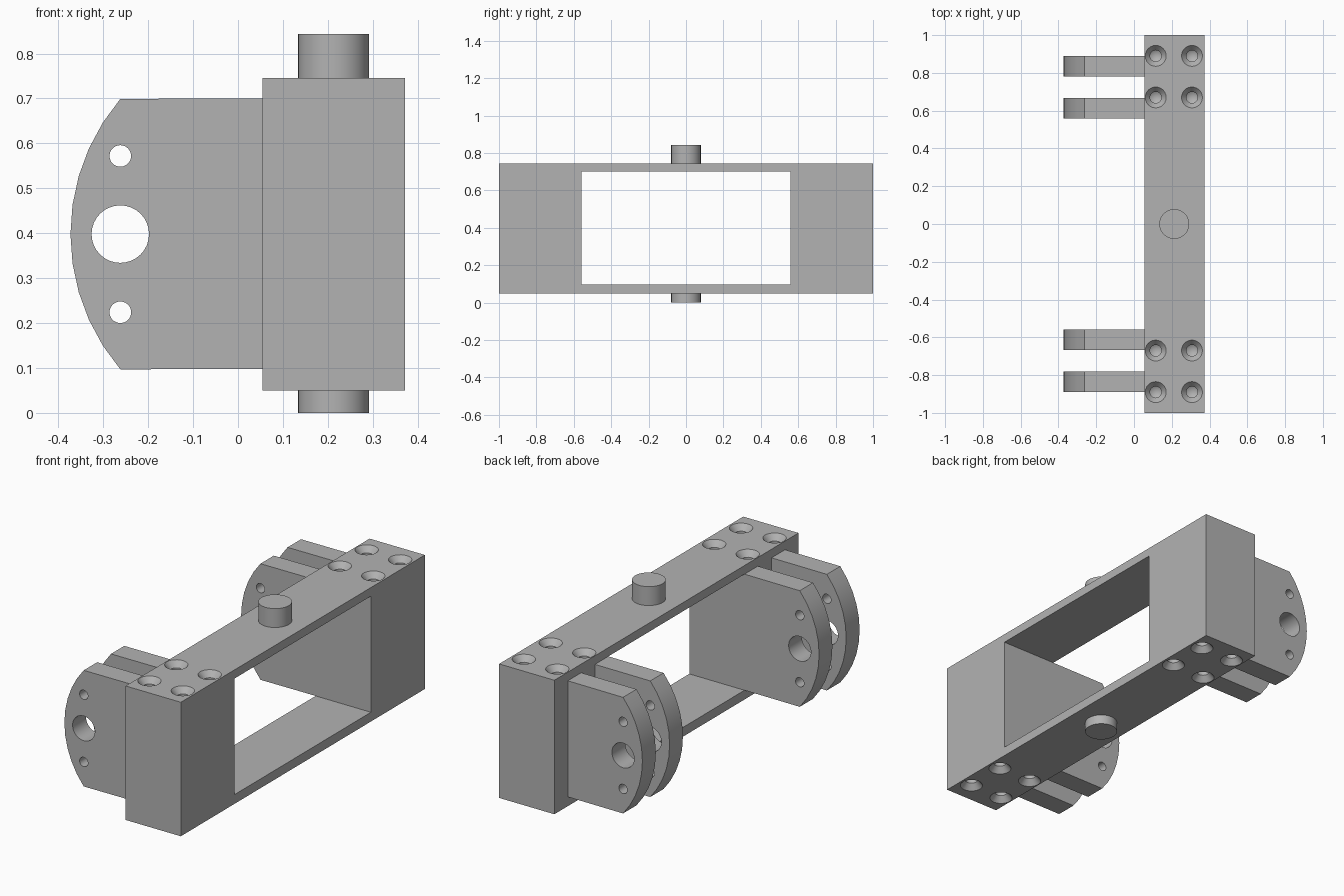
import bpy, bmesh, math
from mathutils import Matrix

cube = bpy.data.objects.get("Cube")
if cube:
    bpy.data.objects.remove(cube, do_unlink=True)

steel = bpy.data.materials.new("plain_grey")
steel.use_nodes = True
grey = (0.45, 0.45, 0.45, 1)
steel.diffuse_color = grey
steel.node_tree.nodes["Principled BSDF"].inputs["Base Color"].default_value = grey

FRAME_X, FRAME_Z = (0.055, 0.372), (0.05, 0.745)
WINDOW_Y, WINDOW_Z = 0.558, (0.098, 0.70)
MID_X, MID_Z = 0.213, 0.398


def finish(name, bm):
    bmesh.ops.recalc_face_normals(bm, faces=bm.faces)
    mesh = bpy.data.meshes.new(name)
    bm.to_mesh(mesh)
    bm.free()
    obj = bpy.data.objects.new(name, mesh)
    bpy.context.collection.objects.link(obj)
    mesh.materials.append(steel)
    return obj


def smooth(obj):
    bpy.ops.object.select_all(action="DESELECT")
    obj.select_set(True)
    bpy.context.view_layer.objects.active = obj
    bpy.ops.object.shade_smooth_by_angle(angle=math.radians(25))


def extrude(bm, points, offset):
    face = bm.faces.new([bm.verts.new(p) for p in points])
    new = bmesh.ops.extrude_face_region(bm, geom=[face])["geom"]
    bmesh.ops.translate(bm, vec=offset, verts=[v for v in new if isinstance(v, bmesh.types.BMVert)])


def box(bm, x, y, z):
    extrude(bm, [(x[0], y[0], z[0]), (x[1], y[0], z[0]), (x[1], y[0], z[1]), (x[0], y[0], z[1])],
            (0, y[1] - y[0], 0))


def rod(bm, radius, depth, matrix, segments=32):
    bmesh.ops.create_cone(bm, cap_ends=True, segments=segments, radius1=radius,
                          radius2=radius, depth=depth, matrix=matrix)


def drill(bm, x, y, z, down):
    """Countersunk blind hole with a pointed bottom, as one lathed solid."""
    profile = [(0.064, -0.01), (0.03, 0.03), (0.03, 0.14)]
    n = 24
    rings = [[bm.verts.new((x + r * math.cos(i * math.tau / n),
                            y + r * math.sin(i * math.tau / n), z + d * down))
              for i in range(n)] for r, d in profile]
    tip = bm.verts.new((x, y, z + 0.158 * down))
    bm.faces.new(rings[0])
    for i in range(n):
        j = (i + 1) % n
        for a, b in zip(rings, rings[1:]):
            bm.faces.new((a[i], a[j], b[j], b[i]))
        bm.faces.new((rings[-1][i], rings[-1][j], tip))


def cut(obj, bm):
    cutter = finish("cutter", bm)
    mod = obj.modifiers.new("cut", "BOOLEAN")
    mod.object = cutter
    mod.solver = "EXACT"
    bpy.context.view_layer.objects.active = obj
    bpy.ops.object.modifier_apply(modifier=mod.name)
    bpy.data.objects.remove(cutter, do_unlink=True)
    smooth(obj)


# Rectangular frame with its window and screw holes
bm = bmesh.new()
box(bm, FRAME_X, (-1, 1), FRAME_Z)
frame = finish("frame", bm)
bm = bmesh.new()
box(bm, (0, 0.45), (-WINDOW_Y, WINDOW_Y), WINDOW_Z)
for x in (0.115, 0.307):
    for y in (0.67, 0.89):
        for side in (-1, 1):
            drill(bm, x, y * side, FRAME_Z[0], 1)
            drill(bm, x, y * side, FRAME_Z[1], -1)
cut(frame, bm)

# Pivot pins above and below the frame
for name, low, high in (("top_pin", FRAME_Z[1], 0.843), ("bottom_pin", 0, FRAME_Z[0])):
    bm = bmesh.new()
    rod(bm, 0.079, high - low, Matrix.Translation((MID_X, 0, (low + high) / 2)), 48)
    smooth(finish(name, bm))

# Curved lug plates in pairs, each with one large and two small holes
RADIUS, CENTRE_X, HALF_ANGLE, STEPS = 0.4636, 0.0906, math.radians(40.5), 10
outline = [(FRAME_X[0], WINDOW_Z[1]), (FRAME_X[0], WINDOW_Z[0])]
for i in range(STEPS + 1):
    a = HALF_ANGLE * (2 * i / STEPS - 1)
    outline.append((CENTRE_X - RADIUS * math.cos(a), MID_Z + RADIUS * math.sin(a)))
for side, label in ((-1, "front"), (1, "back")):
    for kind, y0, y1 in (("inner", WINDOW_Y, 0.667), ("outer", 0.78, 0.89)):
        bm = bmesh.new()
        extrude(bm, [(x, y0 * side, z) for x, z in outline], (0, (y1 - y0) * side, 0))
        lug = finish(f"{label}_{kind}_lug", bm)
        bm = bmesh.new()
        for r, dz in ((0.064, 0), (0.024, 0.174), (0.024, -0.174)):
            place = Matrix.Translation((-0.262, side * (y0 + y1) / 2, MID_Z + dz))
            rod(bm, r, 0.3, place @ Matrix.Rotation(math.pi / 2, 4, "X"))
        cut(lug, bm)
